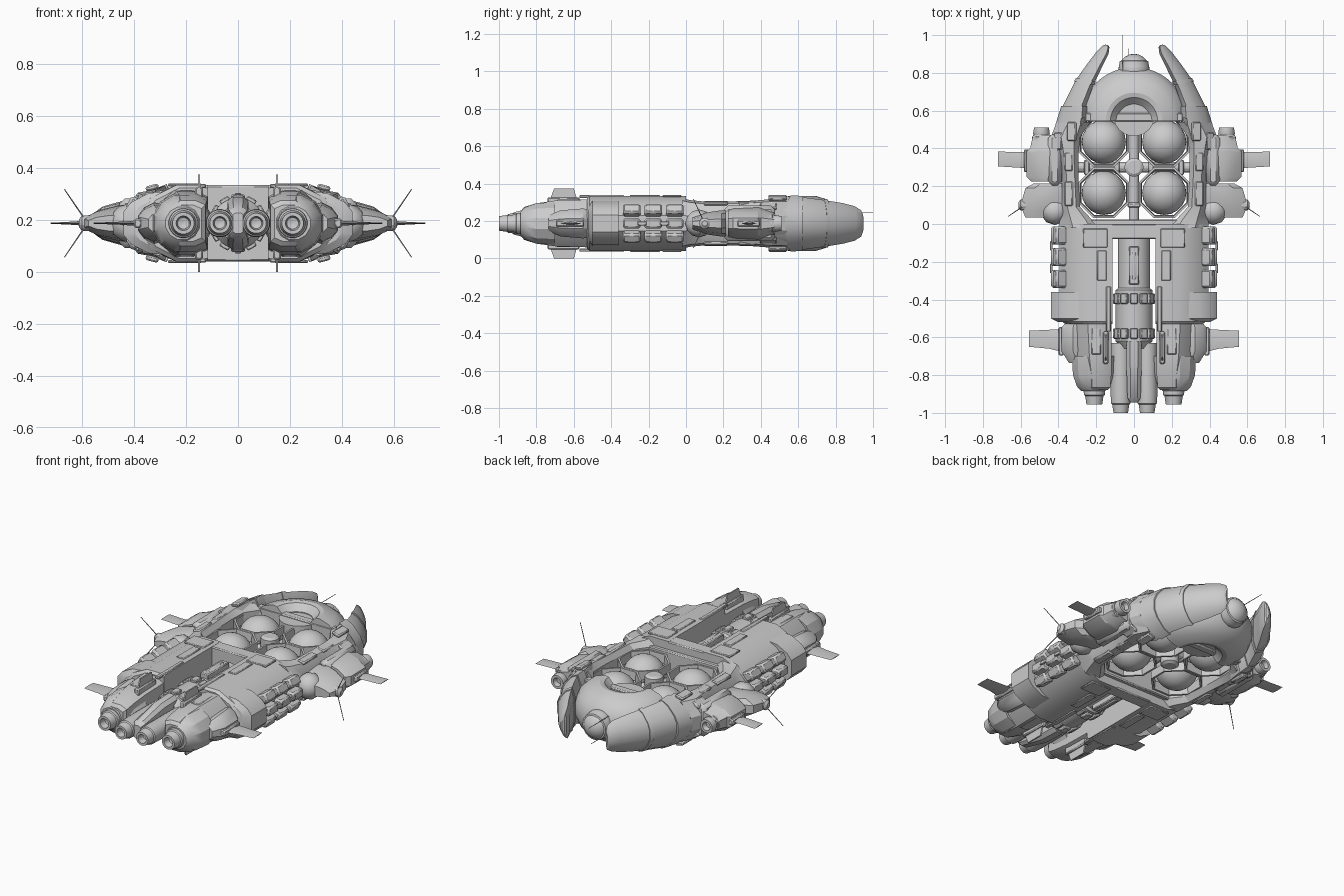
import bpy, bmesh, math
from mathutils import Vector, Matrix

if "Cube" in bpy.data.objects:
    bpy.data.objects.remove(bpy.data.objects["Cube"])

Z0 = 0.187  # mid-plane height; everything is modelled around it


def finish(name, bm, mx=True, mz=False, bevel=0.0):
    bmesh.ops.recalc_face_normals(bm, faces=bm.faces)
    me = bpy.data.meshes.new(name)
    bm.to_mesh(me)
    bm.free()
    ob = bpy.data.objects.new(name, me)
    ob.location.z = Z0
    bpy.context.collection.objects.link(ob)
    if bevel:
        b = ob.modifiers.new("bevel", 'BEVEL')
        b.width, b.segments = bevel, 1
    if mx or mz:
        m = ob.modifiers.new("mirror", 'MIRROR')
        m.use_axis = (mx, False, mz)
        m.use_mirror_merge = False
    bpy.context.view_layer.objects.active = ob
    ob.select_set(True)
    bpy.ops.object.shade_smooth_by_angle(angle=math.radians(28))
    ob.select_set(False)
    return ob


def skin(name, rings, closed=False, **kw):
    """Join equal-sized rings of points into one surface."""
    bm = bmesh.new()
    vs = [[bm.verts.new(p) for p in r] for r in rings]
    n = len(vs[0])
    for i in range(len(vs) if closed else len(vs) - 1):
        a, b = vs[i], vs[(i + 1) % len(vs)]
        for k in range(n):
            bm.faces.new((a[k], a[(k + 1) % n], b[(k + 1) % n], b[k]))
    if not closed:
        bm.faces.new(vs[0])
        bm.faces.new(vs[-1])
    return finish(name, bm, **kw)


def loft(name, secs, prof, **kw):
    """secs: (inner x, inner y, outer x, outer y, half height); prof: (across, height)."""
    full = prof + [(t, -h) for t, h in reversed(prof)]
    return skin(name, [[(a + (c - a) * t, b + (d - b) * t, h * k) for t, k in full]
                       for a, b, c, d, h in secs], **kw)


def lathe(name, pts, at, n=20, axis='y', **kw):
    """pts: (radius, position along axis)."""
    rings = []
    for r, s in pts:
        ring = []
        for k in range(n):
            w = 2 * math.pi * (k + .5) / n
            u, v = r * math.cos(w), r * math.sin(w)
            p = {'x': (s, u, v), 'y': (u, s, v), 'z': (u, v, s)}[axis]
            ring.append(Vector(at) + Vector(p))
        rings.append(ring)
    return skin(name, rings, **kw)


def boxes(name, items, bevel=0.006, **kw):
    """items: (centre, size, roll about y in degrees)."""
    bm = bmesh.new()
    for c, s, roll in items:
        bmesh.ops.create_cube(bm, size=1, matrix=Matrix.Translation(c)
                              @ Matrix.Rotation(math.radians(roll), 4, 'Y') @ Matrix.Diagonal((*s, 1)))
    return finish(name, bm, bevel=bevel, **kw)


def rod(name, p, q, r, **kw):
    p, q = Vector(p), Vector(q)
    rot = (q - p).to_track_quat('Z', 'Y')
    circle = [rot @ Vector((r * math.cos(k * math.pi / 3), r * math.sin(k * math.pi / 3), 0)) for k in range(6)]
    return skin(name, [[p + c for c in circle], [q + c * .6 for c in circle]], **kw)


def ball(name, at, r, sub=3, **kw):
    bm = bmesh.new()
    bmesh.ops.create_icosphere(bm, subdivisions=sub, radius=r, matrix=Matrix.Translation(at))
    return finish(name, bm, **kw)


def straight(rows):
    return [(a, y, c, y, h) for y, a, c, h in rows]


HULL = [(0, 1), (.45, 1), (.82, .66), (1, .28)]
POD = [(0, .9), (.35, 1), (.75, .75), (1, .35)]

# side hulls and tapering stern
loft("side_hull", straight([(0, .115, .395, .147), (-.33, .115, .395, .147), (-.515, .115, .385, .147),
                            (-.53, .115, .36, .135)]), HULL)
loft("stern_hull", straight([(-.52, .118, .33, .128), (-.70, .118, .315, .122), (-.80, .12, .295, .108),
                             (-.865, .125, .285, .088), (-.88, .14, .27, .07)]),
     [(0, .8), (.25, 1), (.6, 1), (.87, .6), (1, .25)])
loft("cheek_block", straight([(-.36, .25, .44, .10), (-.50, .25, .44, .10), (-.52, .25, .40, .08)]),
     [(0, 1.25), (.5, 1.15), (.85, .8), (1, .45)])
boxes("hull_bridge", [((0, -.04, 0), (.26, .08, .292), 0)], mx=False)
boxes("deck_plates", [((.205, -.075, .147), (.13, .10, .012), 0), ((.17, -.22, .147), (.05, .16, .012), 0),
                      ((.135, -.45, .143), (.025, .24, .016), 0), ((.20, -.62, .122), (.05, .14, .01), 0)],
      bevel=.004, mz=True)

# 3 x 3 armour tiles on each flank
boxes("flank_tiles", [((x, y, z), (.07, .095, .055), roll) for y in (-.06, -.175, -.29)
                      for x, z, roll in ((.405, 0, 0), (.39, .066, -28), (.39, -.066, 28))], bevel=.01)
boxes("flank_clips", [((.438, y, 0), (.014, .05, .02), 0) for y in (-.115, -.235)], bevel=.003)

# central core cylinder in the slot
lathe("core_cylinder", [(.06, -.07), (.085, -.08), (.085, -.34), (.098, -.35), (.098, -.62), (.07, -.66)],
      (0, 0, 0), 24, mx=False)
ring_items = []
for y in (-.395, -.58):
    for k in range(12):
        w = k * 30
        ring_items.append(((.1 * math.sin(math.radians(w)), y, .1 * math.cos(math.radians(w))), (.04, .055, .022), w))
boxes("core_clamps", ring_items, bevel=.004, mx=False)
boxes("core_spine", [((0, -.22, .085), (.055, .20, .05), 0), ((0, -.22, .112), (.025, .15, .01), 0)],
      bevel=.006, mx=False, mz=True)
loft("stern_keel", straight([(-.62, -.04, .04, .105), (-.75, -.04, .04, .10), (-.92, -.035, .035, .06),
                             (-.945, -.02, .02, .04)]), [(0, .8), (.25, 1), (.75, 1), (1, .8)], mx=False)

# four engines with hollow nozzles
for name, x, y0, y1, r in (("inner_engine", .07, -.63, -1.0, .052), ("outer_engine", .21, -.84, -.955, .056)):
    lathe(name, [(r, y0), (r * 1.05, y1 + .10), (r, y1 + .05), (r * .88, y1 + .045), (r * .75, y1),
                 (r * .5, y1), (r * .4, y1 + .04), (r * .1, y1 + .045)], (x, 0, 0))
lathe("engine_shroud", [(.118, -.70), (.112, -.80), (.09, -.86), (.065, -.885)], (.215, 0, 0), 12)

# vertical stabilisers, above and below
boxes("stabiliser_housing", [((.15, -.655, .115), (.03, .17, .05), 0)], mz=True)
skin("stabiliser_fin", [[(.15 + s, y, z) for y, z in ((-.58, .12), (-.60, .187), (-.705, .187), (-.73, .12))]
                        for s in (-.004, .004)], mz=True)

# rear pods with horizontal fins
loft("rear_pod", straight([(-.525, .29, .365, .075), (-.55, .29, .385, .08), (-.67, .29, .385, .07),
                           (-.735, .28, .345, .045)]), POD)
boxes("rear_fin_mount", [((.385, -.62, 0), (.03, .15, .035), 0)])
skin("rear_fin", [[(x, y, z) for y, z in ((yf, 0), ((yf + yb) / 2, t), (yb, 0), ((yf + yb) / 2, -t))]
                  for x, yf, yb, t in ((.37, -.555, -.68, .012), (.45, -.56, -.66, .006), (.555, -.565, -.65, .002))])

# open frame around the four tanks
loft("frame_side", straight([(-.02, .19, .395, .135), (.02, .22, .395, .125), (.09, .285, .39, .118),
                             (.25, .295, .39, .118), (.36, .295, .41, .122), (.46, .285, .44, .13),
                             (.54, .23, .41, .13)]), [(0, .75), (.2, 1), (.65, .9), (1, .3)])
boxes("frame_end", [((0, .565, 0), (.52, .045, .22), 0), ((0, .01, 0), (.46, .03, .20), 0)], mx=False)
boxes("frame_pads", [((.345, .16, .108), (.045, .13, .02), 8), ((.345, .33, .108), (.045, .10, .02), 8)], mz=True)
for y in (.165, .435):
    ball("tank", (.16, y, 0), .117)
    oct_rings = []
    for k in range(8):
        w = math.radians(22.5 + 45 * k)
        oct_rings.append([(.16 + r * math.cos(w), y + r * math.sin(w), z)
                          for r, z in ((.128, .035), (.145, .035), (.145, .085), (.133, .085))])
    skin("tank_cage", oct_rings, closed=True, mz=True)
lathe("long_pipe", [(.028, .0), (.028, .58)], (0, 0, 0), 12, mx=False)
lathe("cross_pipe", [(.028, -.30), (.028, .30)], (0, .3, 0), 12, axis='x', mx=False)
lathe("hub", [(.035, -.10), (.05, -.09), (.05, .09), (.035, .10)], (0, .3, 0), 16, axis='z', mx=False)
boxes("pipe_collars", [((x, y, 0), s, 0) for x, y, s in ((.09, .3, (.025, .07, .07)), (.25, .3, (.03, .08, .10)))]
      + [((0, y, 0), (.07, .025, .07), 0) for y in (.1, .5)])

# domed bow deck: half-revolved profile
half = [(.09, .105), (.125, .142), (.15, .147), (.21, .128), (.262, .085), (.285, .03)]
prof = half + [(r, -z) for r, z in reversed(half)]
skin("bow_deck", [[(r * math.cos(w), .545 + r * math.sin(w), z) for r, z in prof]
                  for w in [math.pi * k / 24 for k in range(25)]], mx=False)
lathe("bow_core", [(.11, -.10), (.11, .10)], (0, .575, 0), 20, axis='z', mx=False)

# bow turret ball and antenna
ball("bow_turret", (0, .818, 0), .083, mx=False)
lathe("turret_band", [(.08, .84), (.076, .862), (.06, .868)], (0, 0, 0), 20, mx=False)
rod("bow_antenna", (-.06, .80, .06), (-.06, 1.0, .06), .0025, mx=False)
rod("bow_antenna_short", (-.03, .82, -.065), (-.03, .93, -.065), .0025, mx=False)

# curved mandible arms
ARM = [(0, .55), (.18, 1), (.5, .85), (.85, .5), (1, .2)]
loft("mandible", [(.30, .40, .445, .38, .12), (.25, .54, .435, .47, .145), (.255, .625, .375, .63, .14),
                  (.215, .735, .31, .76, .125), (.165, .84, .25, .845, .108), (.135, .90, .20, .91, .092),
                  (.13, .935, .165, .945, .07), (.135, .945, .15, .95, .045)], ARM)
loft("mandible_collar", [(.245, .565, .415, .53, .150), (.248, .625, .385, .625, .147)], ARM)
loft("mandible_band", [(.21, .735, .318, .755, .131), (.202, .755, .306, .773, .128)], ARM)
boxes("mandible_vents", [((.33, .49, .137), (.05, .10, .02), 15), ((.40, .44, .09), (.05, .09, .02), 32)], mz=True)

# forward outrigger pods, thruster, fins
loft("outrigger", straight([(.225, .38, .545, .075), (.25, .38, .568, .08), (.385, .38, .568, .085),
                            (.40, .38, .55, .085), (.47, .38, .535, .06)]), POD)
boxes("outrigger_root", [((.42, .34, 0), (.07, .27, .19), 0)], bevel=.02)
lathe("outrigger_thruster", [(.05, .40), (.05, .46), (.04, .465), (.045, .48), (.04, .51), (.025, .51), (.018, .485)],
      (.49, 0, 0), 16)
boxes("outrigger_fin_mount", [((.568, .335, 0), (.03, .12, .035), 0)])
skin("outrigger_fin", [[(x, y, z) for y, z in ((yf, 0), ((yf + yb) / 2, t), (yb, 0), ((yf + yb) / 2, -t))]
                       for x, yf, yb, t in ((.56, .295, .38, .012), (.64, .30, .38, .006), (.72, .305, .385, .002))])

# lower sensor pods with whip antennas
loft("sensor_pod", straight([(.215, .38, .53, .07), (.19, .38, .575, .07), (.12, .38, .595, .06),
                             (.07, .39, .59, .045), (.035, .45, .575, .03)]), POD)
ball("sensor_knob", (.42, .07, 0), .075, 2)
lathe("sensor_tip", [(.02, .56), (.03, .57), (.03, .60), (.015, .612)], (0, .10, 0), 12, axis='x')
rod("whip_antenna", (.585, .095, .01), (.667, .04, .13), .003, mz=True)
